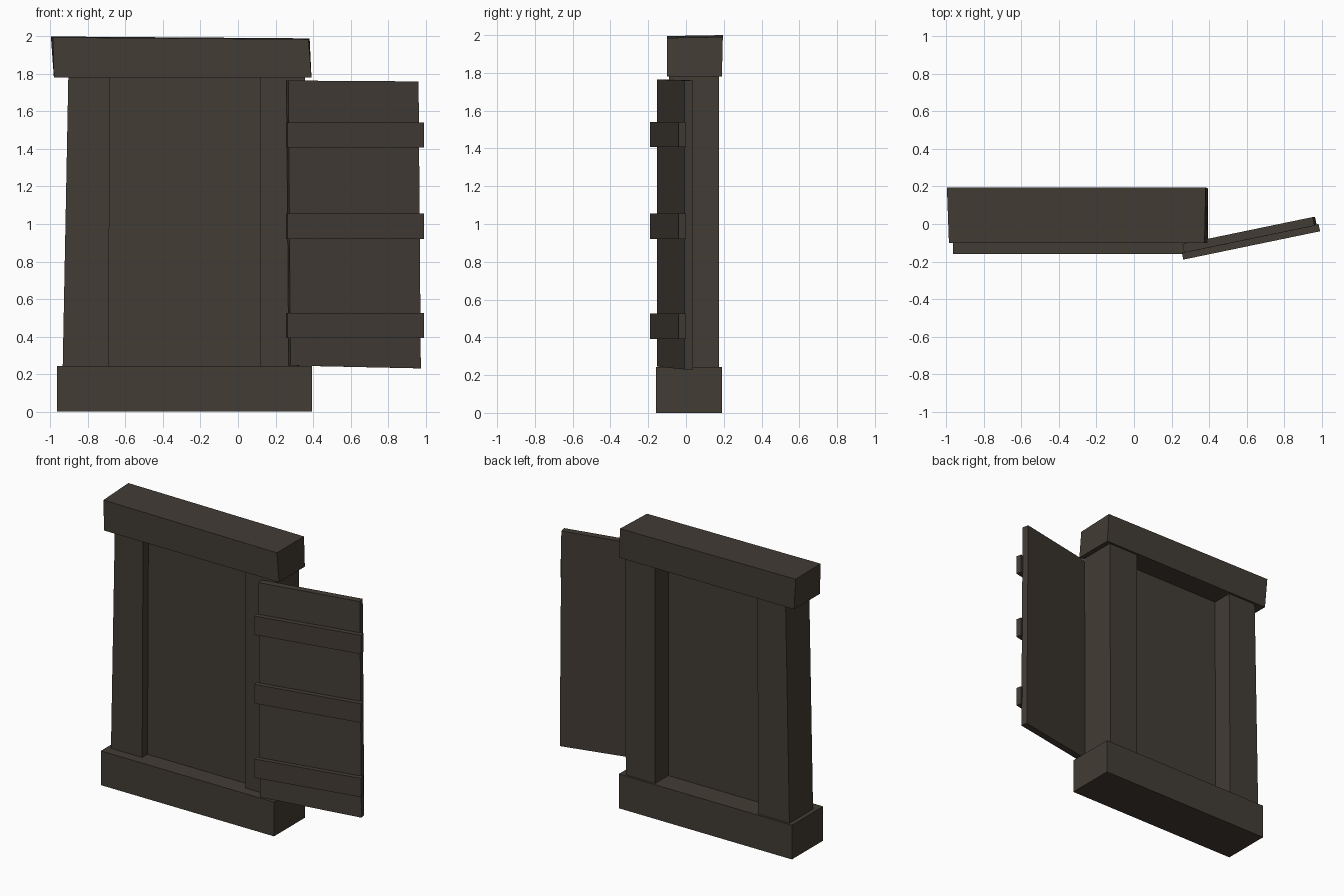
import bpy
from mathutils import Vector

if "Cube" in bpy.data.objects:
    bpy.data.objects.remove(bpy.data.objects["Cube"])

wood = bpy.data.materials.new("dark_brown_wood")
wood.diffuse_color = (0.055, 0.045, 0.035, 1)
wood.use_nodes = True
wood.node_tree.nodes["Principled BSDF"].inputs["Base Color"].default_value = wood.diffuse_color


def hull(name, bottom, top):
    """Six-sided block from two rings of four corners (counter-clockwise from above)."""
    mesh = bpy.data.meshes.new(name)
    faces = [(3, 2, 1, 0), (4, 5, 6, 7)]
    faces += [(i, (i + 1) % 4, (i + 1) % 4 + 4, i + 4) for i in range(4)]
    mesh.from_pydata([tuple(p) for p in bottom + top], [], faces)
    mesh.materials.append(wood)
    obj = bpy.data.objects.new(name, mesh)
    bpy.context.collection.objects.link(obj)
    return obj


def ring(x0, x1, y0, y1, z):
    return [(x0, y0, z), (x1, y0, z), (x1, y1, z), (x0, y1, z)]


# Sill and slightly crooked lintel
hull("sill", ring(-0.965, 0.395, -0.16, 0.19, 0), ring(-0.965, 0.395, -0.16, 0.19, 0.243))
hull("lintel", ring(-0.982, 0.392, -0.1, 0.19, 1.78),
     [(-0.987, -0.1, 1.995), (0.376, -0.1, 1.985), (0.382, 0.195, 1.99), (-0.998, 0.195, 2.0)])

# Tapered posts
for name, low, high in (("left_post", (-0.935, -0.69), (-0.905, -0.683)),
                        ("right_post", (0.12, 0.35), (0.12, 0.358))):
    hull(name, ring(*low, -0.09, 0.175, 0.235), ring(*high, -0.09, 0.175, 1.785))

# Recessed panel between the posts
hull("window_panel", ring(-0.70, 0.13, -0.03, 0.027, 0.235), ring(-0.70, 0.13, -0.03, 0.027, 1.785))

# Open shutter, swung away from the frame
along = Vector((0.979, 0.203, 0))
back = Vector((-0.203, 0.979, 0))


def slab(name, start, length, depth, z_low, z_high, lean=0.0, sag=0.0):
    def corners(z, shift, drop):
        a = Vector((start[0] + shift, start[1], z))
        b = a + along * length - Vector((0, 0, drop))
        return [a, b, b + back * depth, a + back * depth]
    hull(name, corners(z_low, lean, sag), corners(z_high, 0, sag * 0.3))


slab("shutter_board", (0.268, -0.153), 0.71, 0.047, 0.245, 1.765, lean=0.012, sag=0.015)

# Three battens across the shutter
for i, (low, high) in enumerate(((0.392, 0.525), (0.92, 1.055), (1.407, 1.54))):
    slab(f"shutter_batten_{i + 1}", (0.263, -0.19), 0.745, 0.04, low, high)
